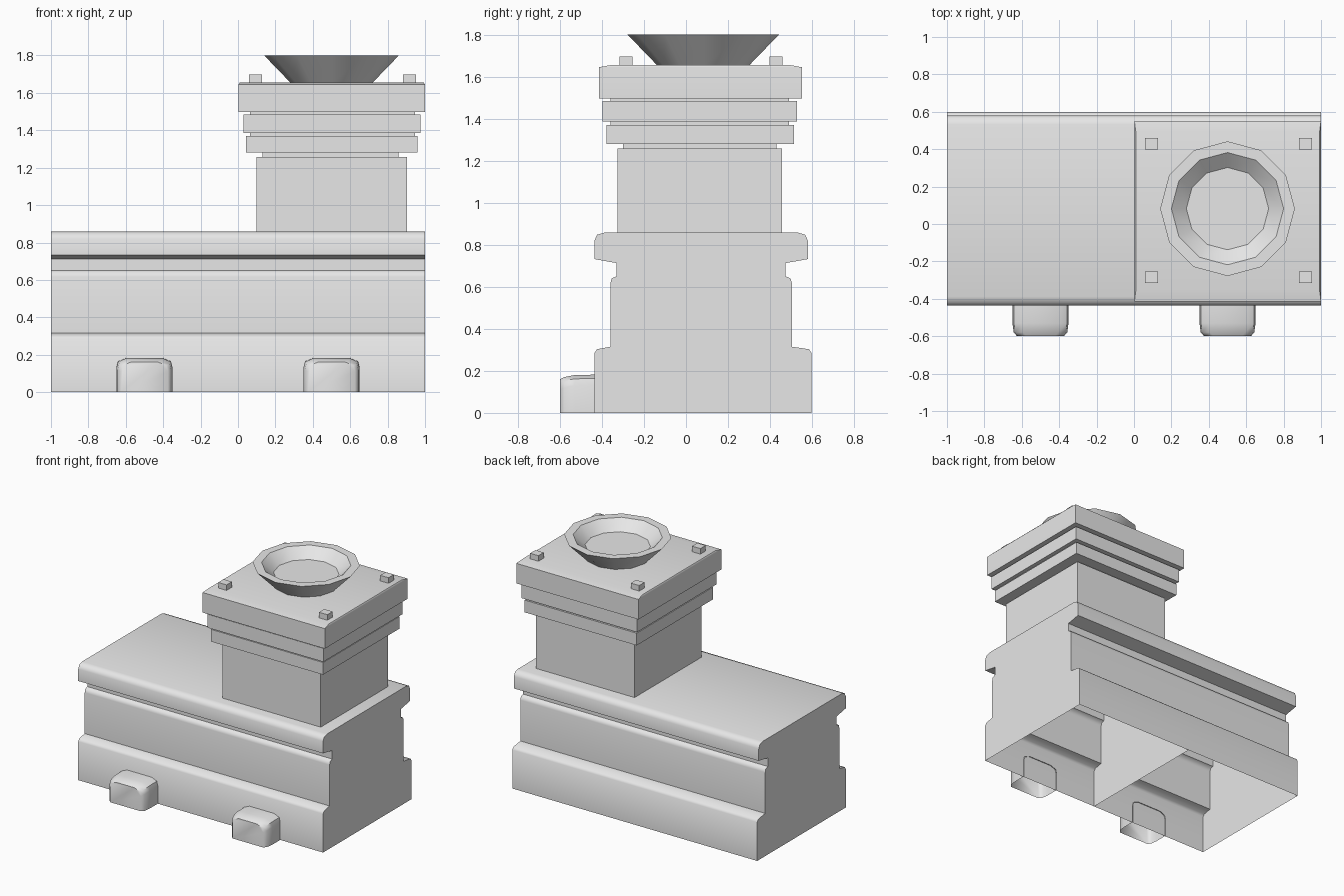
import bpy, bmesh, math

cube = bpy.data.objects.get("Cube")
if cube:
    bpy.data.objects.remove(cube, do_unlink=True)

GREY = (0.8, 0.8, 0.8, 1)
grey = bpy.data.materials.new("plain grey")
grey.use_nodes = True
grey.diffuse_color = GREY
grey.node_tree.nodes["Principled BSDF"].inputs["Base Color"].default_value = GREY


def loft(name, rings, closed=True, start=True, end=True, angle=40):
    """Skin a list of equal-length point rings, with optional end caps."""
    bm = bmesh.new()
    loops = [[bm.verts.new(p) for p in ring] for ring in rings]
    count = len(loops[0])
    for a, b in zip(loops, loops[1:]):
        for i in range(count if closed else count - 1):
            j = (i + 1) % count
            bm.faces.new((a[i], a[j], b[j], b[i]))
    if start:
        bm.faces.new(loops[0][::-1])
    if end:
        bm.faces.new(loops[-1])
    bmesh.ops.recalc_face_normals(bm, faces=bm.faces)
    mesh = bpy.data.meshes.new(name)
    bm.to_mesh(mesh)
    bm.free()
    mesh.materials.append(grey)
    obj = bpy.data.objects.new(name, mesh)
    bpy.context.collection.objects.link(obj)
    bpy.ops.object.select_all(action='DESELECT')
    obj.select_set(True)
    bpy.context.view_layer.objects.active = obj
    bpy.ops.object.shade_smooth_by_angle(angle=math.radians(angle))
    return obj


def rect(x0, x1, y0, y1, z):
    return [(x0, y0, z), (x1, y0, z), (x1, y1, z), (x0, y1, z)]


def box(name, x0, x1, y0, y1, z0, z1):
    return loft(name, [rect(x0, x1, y0, y1, z0), rect(x0, x1, y0, y1, z1)])


# Long body: stepped cross-section with a slot under the top rail, open below
MID_Y = 0.072
half = [(0.508, 0), (0.508, 0.285), (0.495, 0.303), (0.432, 0.315), (0.432, 0.617),
        (0.426, 0.64), (0.402, 0.65), (0.402, 0.713), (0.508, 0.732),
        (0.508, 0.82), (0.495, 0.848), (0.46, 0.858)]
back = [(MID_Y + w + (0.018 if z < 0.31 else 0), z) for w, z in half]
front = [(MID_Y - w, z) for w, z in reversed(half)]
section = back + front


def slice_at(x):
    return [(x, y, z) for y, z in section]


loft("body_shell", [slice_at(-1), slice_at(1)], closed=False, angle=60)
loft("body_partition", [slice_at(0)], closed=False, start=False)

# Two rounded lugs on the front, open below
for side, cx in (("right", -0.5), ("left", 0.5)):
    rings = []
    for y, w, top in ((-0.43, 0.15, 0.182), (-0.53, 0.15, 0.18),
                      (-0.58, 0.143, 0.17), (-0.6, 0.125, 0.16)):
        half_arch = [(w, 0), (w, top - 0.05), (w - 0.008, top - 0.018), (w - 0.05, top)]
        arch = half_arch + [(-x, z) for x, z in reversed(half_arch)]
        rings.append([(cx + x, y, z) for x, z in arch])
    loft(side + "_front_lug", rings, closed=False, start=False, angle=50)

# Square column with stacked collars and recessed necks
box("column", 0.1, 0.904, -0.326, 0.457, 0.858, 1.258)
box("lower_neck", 0.13, 0.857, -0.30, 0.43, 1.258, 1.28)
box("lower_collar", 0.043, 0.96, -0.378, 0.514, 1.28, 1.37)
box("middle_neck", 0.065, 0.945, -0.36, 0.49, 1.37, 1.386)
box("upper_collar", 0.03, 0.975, -0.397, 0.528, 1.386, 1.485)
box("upper_neck", 0.065, 0.945, -0.36, 0.49, 1.485, 1.497)

# Cap with gently sloped edges
loft("cap", [rect(0.002, 1.0, -0.415, 0.552, 1.497),
             rect(0.002, 1.0, -0.415, 0.552, 1.645),
             rect(0.01, 0.992, -0.355, 0.492, 1.656)])

# Four corner pegs
for x in (0.06, 0.883):
    for y in (-0.316, 0.398):
        box("corner_peg", x, x + 0.068, y, y + 0.062, 1.64, 1.697)

# Flared dish: outer cone, flat rim, inner wall and floor
dish = []
for r, z in ((0.215, 1.65), (0.36, 1.8), (0.3, 1.8), (0.22, 1.73)):
    dish.append([(0.5 + r * math.cos(k * math.tau / 12),
                  0.082 + r * math.sin(k * math.tau / 12), z) for k in range(12)])
loft("dish", dish, start=False)
